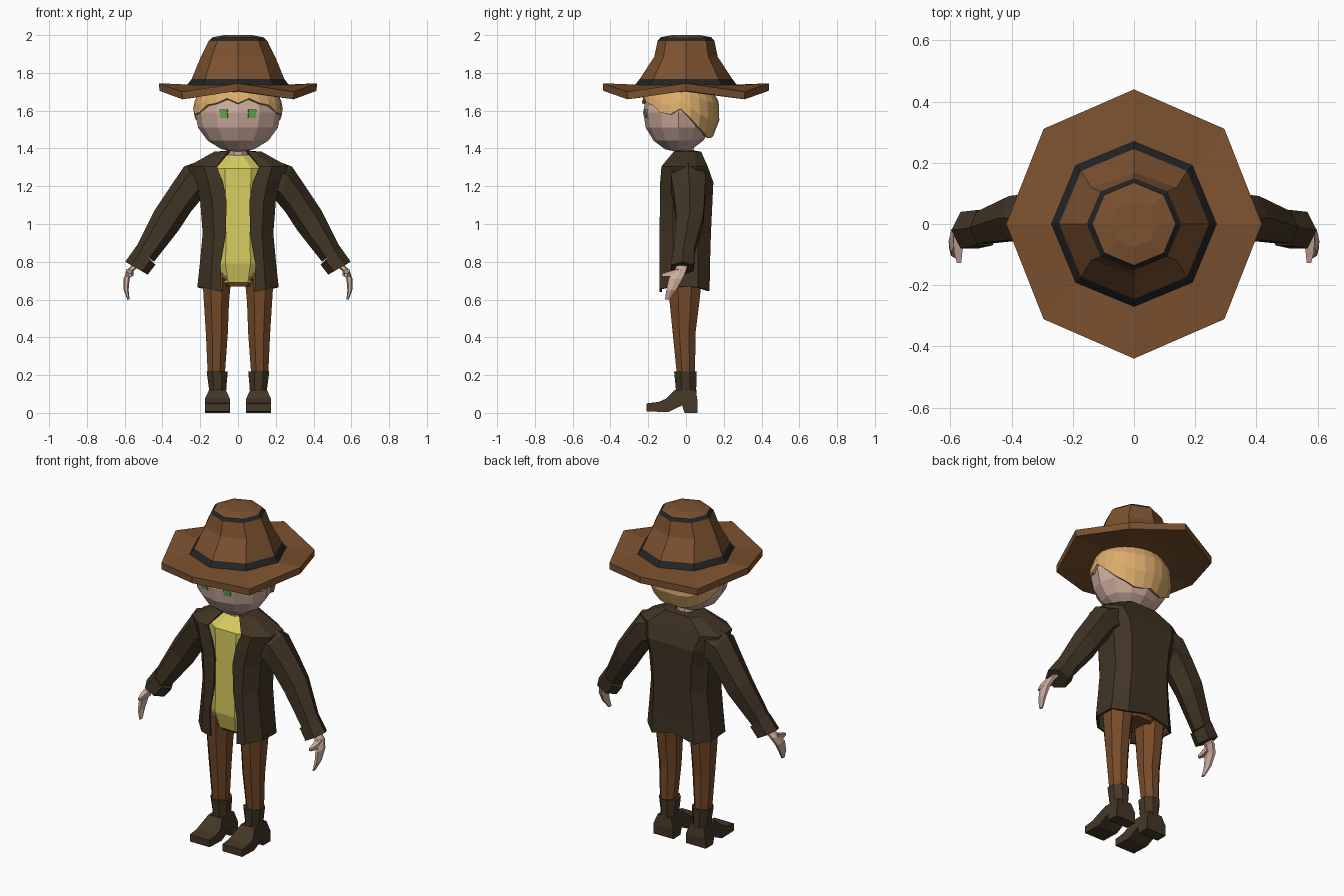
import bpy, bmesh, math
from mathutils import Vector

if "Cube" in bpy.data.objects:
    bpy.data.objects.remove(bpy.data.objects["Cube"])


def material(name, r, g, b):
    m = bpy.data.materials.new(name)
    lin = [((c / 255 + 0.055) / 1.055) ** 2.4 for c in (r, g, b)]
    m.diffuse_color = (*lin, 1)
    m.use_nodes = True
    m.node_tree.nodes["Principled BSDF"].inputs["Base Color"].default_value = m.diffuse_color
    return m


HAT = material("hat_brown", 124, 82, 48)
BAND = material("band_black", 36, 36, 37)
SKIN = material("skin", 206, 173, 158)
HAIR = material("hair_blond", 220, 172, 108)
EYE = material("eye_green", 108, 185, 88)
COAT = material("coat_dark_brown", 64, 52, 36)
SHIRT = material("shirt_yellow", 214, 204, 96)
PANTS = material("trouser_brown", 118, 75, 41)
BOOT = material("boot_brown", 68, 55, 38)


def finish(name, bm, mats, mirror=False, recalc=True):
    if recalc:
        bmesh.ops.recalc_face_normals(bm, faces=bm.faces)
    me = bpy.data.meshes.new(name)
    bm.to_mesh(me)
    bm.free()
    for m in mats:
        me.materials.append(m)
    ob = bpy.data.objects.new(name, me)
    bpy.context.collection.objects.link(ob)
    if mirror:
        ob.modifiers.new("mirror", 'MIRROR')
    return ob


def loft(name, rings, mats, mirror=False, closed=True, caps=True, band_rows=()):
    """Skin a list of point rings, bottom to top."""
    bm = bmesh.new()
    rows = [[bm.verts.new(p) for p in r] for r in rings]
    n = len(rows[0])
    for i in range(len(rows) - 1):
        for j in range(n if closed else n - 1):
            k = (j + 1) % n
            f = bm.faces.new((rows[i][j], rows[i][k], rows[i + 1][k], rows[i + 1][j]))
            f.material_index = 1 if i in band_rows else 0
    if caps:
        bm.faces.new(rows[0][::-1])
        bm.faces.new(rows[-1])
    return finish(name, bm, mats, mirror, recalc=caps)


def ring(cx, cy, z, hx, hy, n=8, half=True):
    ph = math.pi / n if half else 0
    k = 1 / math.cos(ph)
    return [(cx + hx * k * math.cos(ph + 2 * math.pi * i / n),
             cy + hy * k * math.sin(ph + 2 * math.pi * i / n), z) for i in range(n)]


def sleeve_ring(ox, oz, ix, iz, y, hy, n=6):
    """Ring slanted between an outer and an inner point in the xz plane."""
    c = Vector(((ox + ix) / 2, y, (oz + iz) / 2))
    a = Vector(((ox - ix) / 2, 0, (oz - iz) / 2))
    b = Vector((0, hy * 1.15, 0))
    return [c + a * math.cos(t) + b * math.sin(t)
            for t in (2 * math.pi * i / n for i in range(n))]


# Hat: wavy octagonal brim, pinched crown, two dark bands
def hat_ring(rx, ry, z, drop=0.0):
    pts = ring(0, 0, z, rx, ry, 8, False)
    return [(x, y, h - drop * (i % 2)) for i, (x, y, h) in enumerate(pts)]


loft("hat", [hat_ring(*r) for r in (
    (.24, .24, 1.70), (.416, .438, 1.705, .045), (.418, .44, 1.745, .045),
    (.27, .27, 1.735), (.245, .245, 1.768), (.197, .168, 1.885),
    (.155, .15, 1.97), (.135, .135, 1.988), (.075, .075, 2.0))],
    [HAT, BAND], band_rows=(3, 6))

# Head and neck
bm = bmesh.new()
bmesh.ops.create_uvsphere(bm, u_segments=12, v_segments=8, radius=1)
for v in bm.verts:
    v.co = (v.co.x * .228, v.co.y * .187 - .04, v.co.z * .21 + 1.59)
finish("head", bm, [SKIN])
loft("neck", [ring(0, 0, 1.30, .055, .05), ring(0, -.01, 1.43, .05, .05)], [SKIN])

# Eyes: thin plates turned to follow the face
bm = bmesh.new()
bmesh.ops.create_cube(bm, size=1)
a = math.radians(12.5)
for v in bm.verts:
    x, y, z = v.co.x * .042, v.co.y * .009, v.co.z * .046
    y += .006 * z / -.023 if y < 0 else 0
    v.co = (.075 + x * math.cos(a) - y * math.sin(a),
            -.211 + x * math.sin(a) + y * math.cos(a), 1.583 + z)
finish("eyes", bm, [EYE], mirror=True)

# Hair: shell with a jagged lower edge, short in front and long behind
HEM = [1.64, 1.665, 1.64, 1.63, 1.59, 1.58, 1.61, 1.56, 1.51, 1.48, 1.455, 1.455, 1.465]


def hair_point(i, t):
    low = HEM[min(i, 24 - i)]
    z = low + (1.745 - low) * t
    s = math.sqrt(1 - ((z - 1.59) / .222) ** 2)
    ang = -math.pi / 2 + 2 * math.pi * i / 24
    return (.238 * s * math.cos(ang), -.03 + .21 * s * math.sin(ang), z)


hair = loft("hair", [[hair_point(i, t) for i in range(24)] for t in (0, .3, .65, 1)],
            [HAIR], caps=False)
hair.modifiers.new("thickness", 'SOLIDIFY').thickness = .02


# Coat: half section from the front opening round to the back seam
def coat_row(z, opening, w, yf, yb, hem=(0,) * 6):
    pts = [(opening, yf), (max(opening + .02, .68 * w), yf), (w, yf * .5),
           (w, yb * .5), (.66 * w, yb), (0, yb)]
    return [(x, y, z + h) for (x, y), h in zip(pts, hem)]


coat = loft("coat", [
    coat_row(.66, .088, .215, -.14, .125, (-.02, -.005, .01, .005, -.015, .02)),
    coat_row(.79, .092, .202, -.14, .127),
    coat_row(.95, .065, .187, -.14, .132),
    coat_row(1.12, .06, .20, -.138, .14),
    coat_row(1.22, .08, .23, -.137, .145),
    coat_row(1.305, .112, .265, -.13, .115),
    coat_row(1.383, .052, .125, -.065, .08),
    coat_row(1.388, .045, .055, -.045, .05)],
    [COAT], mirror=True, closed=False, caps=False)
coat.modifiers.new("thickness", 'SOLIDIFY').thickness = .012

# Sleeves and turned-up cuffs
loft("sleeves", [sleeve_ring(*r) for r in (
    (.20, 1.335, .15, 1.14, .01, .09), (.285, 1.305, .20, 1.125, .012, .092),
    (.36, 1.195, .25, 1.065, .018, .082), (.44, 1.075, .315, .965, .02, .072),
    (.54, .875, .445, .80, -.012, .052))], [COAT], mirror=True)
loft("cuffs", [sleeve_ring(*r) for r in (
    (.537, .885, .437, .785, -.012, .058), (.597, .80, .478, .732, -.02, .06))],
    [COAT], mirror=True)

# Hands and thumbs
loft("hands", [ring(*r, n=6, half=False) for r in (
    (.58, -.1, .60, .006, .014), (.592, -.078, .65, .013, .03),
    (.59, -.055, .71, .016, .042), (.57, -.03, .755, .02, .036),
    (.52, -.015, .80, .028, .03))], [SKIN], mirror=True)
loft("thumbs", [[(x + dx, y, z + dz) for dx, dz in
                 ((-s, -s), (s, -s), (s, s), (-s, s))] for x, y, z, s in (
    (.572, -.04, .745, .018), (.575, -.09, .735, .014), (.572, -.128, .73, .007))],
    [SKIN], mirror=True)

# Shirt, tucked in at the bottom
loft("shirt", [ring(*r) for r in (
    (0, 0, .69, .125, .10), (0, 0, .79, .16, .126), (0, 0, .95, .15, .124),
    (0, 0, 1.12, .155, .122), (0, 0, 1.295, .17, .118), (0, 0, 1.365, .06, .052))],
    [SHIRT])

# Trousers
loft("trouser_hips", [ring(*r) for r in (
    (0, 0, .67, .10, .08), (0, 0, .71, .17, .10), (0, 0, .78, .15, .10))], [PANTS])
loft("trouser_legs", [ring(*r) for r in (
    (.115, 0, .20, .045, .048), (.112, -.01, .42, .058, .06),
    (.114, -.008, .58, .066, .078), (.112, -.005, .74, .078, .092))],
    [PANTS], mirror=True)

# Boots: shaft plus a foot profile swept across x
loft("boot_shafts", [ring(*r) for r in (
    (.107, 0, .09, .044, .056), (.108, 0, .13, .046, .054),
    (.11, -.003, .22, .056, .06))], [BOOT], mirror=True)
profile = [(-.21, .008), (-.21, .05), (-.145, .058), (-.105, .075), (-.062, .12),
           (.052, .12), (.062, .06), (.06, 0), (-.008, 0), (-.02, .04), (-.095, .004)]
loft("boot_feet", [[(.109 + s * (.045 if z > .1 else .066), y, z) for y, z in profile]
                   for s in (-1, 1)], [BOOT], mirror=True)
